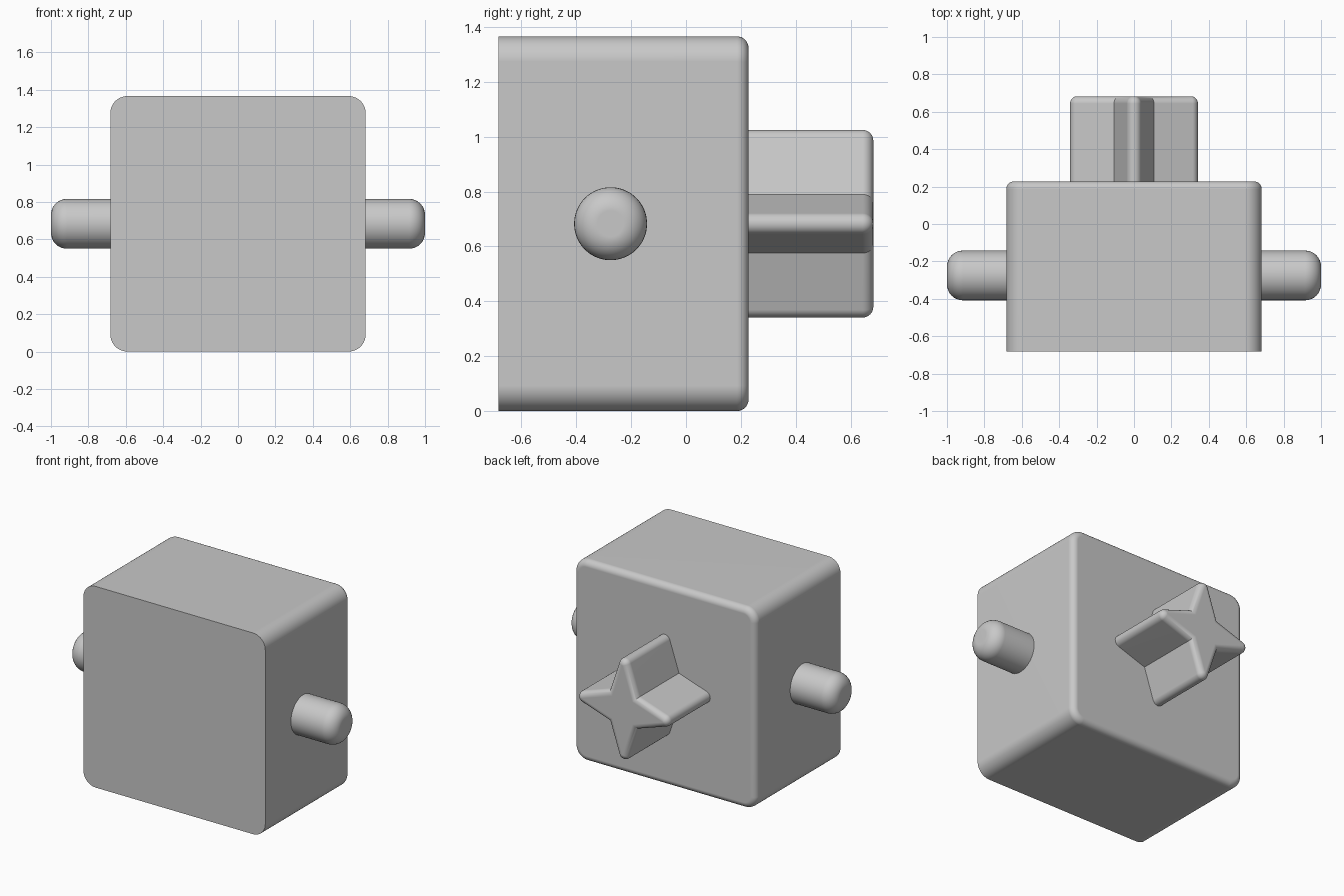
import bpy, bmesh
from math import sin, cos, pi, atan2, radians
from mathutils import Vector

cube = bpy.data.objects.get("Cube")
if cube:
    bpy.data.objects.remove(cube, do_unlink=True)

MID = 0.683      # height of the centre line
HALF = 0.683     # half width of the body

grey = bpy.data.materials.new("light grey")
grey.use_nodes = True
grey.diffuse_color = (0.58, 0.58, 0.58, 1)
grey.node_tree.nodes["Principled BSDF"].inputs["Base Color"].default_value = (0.58, 0.58, 0.58, 1)


def arc(cx, cy, r, start, end, steps):
    angles = [start + (end - start) * i / steps for i in range(steps + 1)]
    return [(cx + r * cos(a), cy + r * sin(a)) for a in angles]


# Outlines, each shrunk inwards by d
def rounded_square(d, radius=0.092):
    points = []
    c = HALF - radius
    for k in range(4):
        turn = k * pi / 2
        centre = Vector((c, c)).to_3d()
        x, y = c * cos(turn) - c * sin(turn), c * sin(turn) + c * cos(turn)
        points += arc(x, y, radius - d, turn, turn + pi / 2, 10)
    return points


def circle(d, radius=0.133):
    return arc(0, 0, radius - d, 0, 2 * pi, 64)[:-1]


def star(d, tip=0.342, tip_radius=0.04, notch=0.107):
    point = 0.433                                   # tip before rounding
    slope = atan2(notch, point - notch)
    c = tip - tip_radius
    valley = notch * 2 ** 0.5 - d / cos(pi / 4 - slope)
    points = []
    for k in range(4):
        turn = k * pi / 2
        spread = pi / 2 - slope
        points += arc(c * cos(turn), c * sin(turn), tip_radius - d,
                      turn - spread, turn + spread, 12)
        points.append((valley * cos(turn + pi / 4), valley * sin(turn + pi / 4)))
    return points


# Extrude an outline from start to end with a rounded far rim
def rounded_prism(name, outline, start, end, rim, place, steps=8):
    layers = [(0, start)]
    for i in range(steps + 1):
        a = pi / 2 * i / steps
        layers.append((rim * (1 - cos(a)), end - rim + rim * sin(a)))
    bm = bmesh.new()
    rings = [[bm.verts.new(place(u, v, w)) for u, v in outline(d)] for d, w in layers]
    for low, high in zip(rings, rings[1:]):
        for i in range(len(low)):
            j = (i + 1) % len(low)
            bm.faces.new((low[i], low[j], high[j], high[i]))
    bm.faces.new(rings[0])
    bm.faces.new(rings[-1])
    bmesh.ops.recalc_face_normals(bm, faces=bm.faces)
    mesh = bpy.data.meshes.new(name)
    bm.to_mesh(mesh)
    bm.free()
    mesh.materials.append(grey)
    obj = bpy.data.objects.new(name, mesh)
    bpy.context.collection.objects.link(obj)
    bpy.ops.object.select_all(action="DESELECT")
    obj.select_set(True)
    bpy.context.view_layer.objects.active = obj
    bpy.ops.object.shade_smooth_by_angle(angle=radians(30))
    flat = obj.modifiers.new("flat faces", "WEIGHTED_NORMAL")
    flat.keep_sharp = True
    return obj


def backward(u, v, w):
    return (u, w, MID + v)


# Body: sharp front rim, rounded back rim
rounded_prism("body", rounded_square, -HALF, 0.228, 0.042, backward)

# Four-pointed star shaft on the back
rounded_prism("star_shaft", star, 0.2, 0.683, 0.039, backward)

# Round pegs on both sides
for side, label in ((1, "left"), (-1, "right")):
    rounded_prism(label + "_peg", circle, 0.65, 1.0, 0.085,
                  lambda u, v, w: (side * w, u - 0.275, MID + v))
